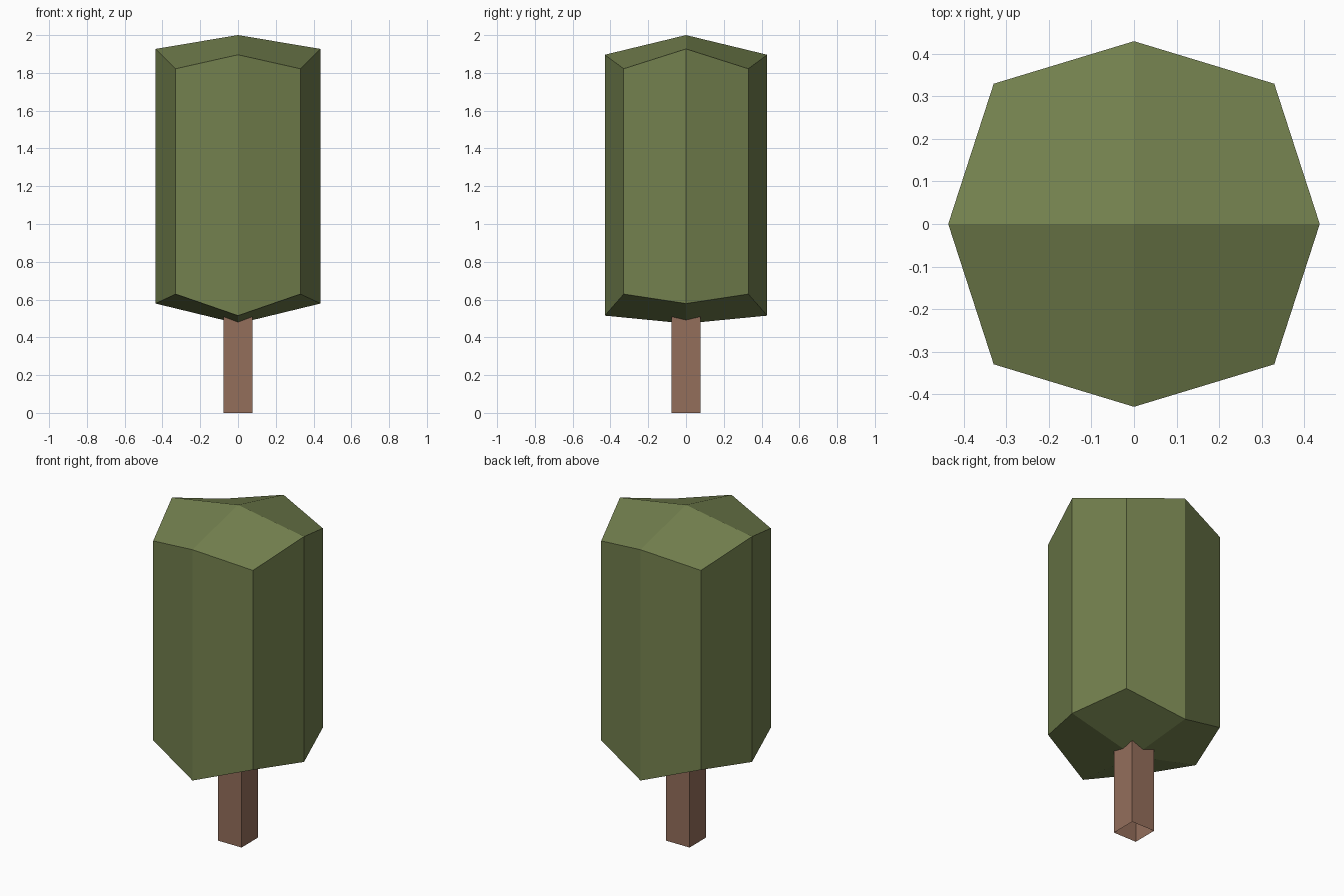
import bpy, bmesh

if "Cube" in bpy.data.objects:
    bpy.data.objects.remove(bpy.data.objects["Cube"])


def material(name, colour):
    mat = bpy.data.materials.new(name)
    mat.diffuse_color = (*colour, 1)
    mat.use_nodes = True
    mat.node_tree.nodes["Principled BSDF"].inputs["Base Color"].default_value = mat.diffuse_color
    return mat


def add_object(name, bm, mat):
    bmesh.ops.recalc_face_normals(bm, faces=bm.faces)
    mesh = bpy.data.meshes.new(name)
    bm.to_mesh(mesh)
    bm.free()
    mesh.materials.append(mat)
    obj = bpy.data.objects.new(name, mesh)
    bpy.context.collection.objects.link(obj)
    return obj


leaf_green = material("leaf green", (0.171, 0.216, 0.076))
bark_brown = material("bark brown", (0.296, 0.156, 0.105))

# Foliage: one octagon outline, with wavy top and bottom rims
X, Y, C = 0.437, 0.43, 0.33
outline = [(X, 0), (C, C), (0, Y), (-C, C), (-X, 0), (-C, -C), (0, -Y), (C, -C)]
top_z = [1.927, 1.822, 1.896, 1.822] * 2      # side, corner, front/back, corner
bottom_z = [0.579, 0.629, 0.515, 0.629] * 2

bm = bmesh.new()
top = [bm.verts.new((x, y, z)) for (x, y), z in zip(outline, top_z)]
bottom = [bm.verts.new((x, y, z)) for (x, y), z in zip(outline, bottom_z)]
for i in range(8):
    j = (i + 1) % 8
    bm.faces.new((bottom[i], bottom[j], top[j], top[i]))
# Four kite-shaped faces close each end, meeting at a centre point
for ring, z in ((top, 2.0), (bottom, 0.473)):
    centre = bm.verts.new((0, 0, z))
    for i in range(0, 8, 2):
        bm.faces.new((centre, ring[i], ring[i + 1], ring[(i + 2) % 8]))
add_object("foliage", bm, leaf_green)

# Trunk: square tube, open at the ends, running up into the foliage
R, H = 0.077, 0.53
bm = bmesh.new()
square = [(-R, -R), (R, -R), (R, R), (-R, R)]
low = [bm.verts.new((x, y, 0)) for x, y in square]
high = [bm.verts.new((x, y, H)) for x, y in square]
for i in range(4):
    j = (i + 1) % 4
    bm.faces.new((low[i], low[j], high[j], high[i]))
add_object("trunk", bm, bark_brown)
